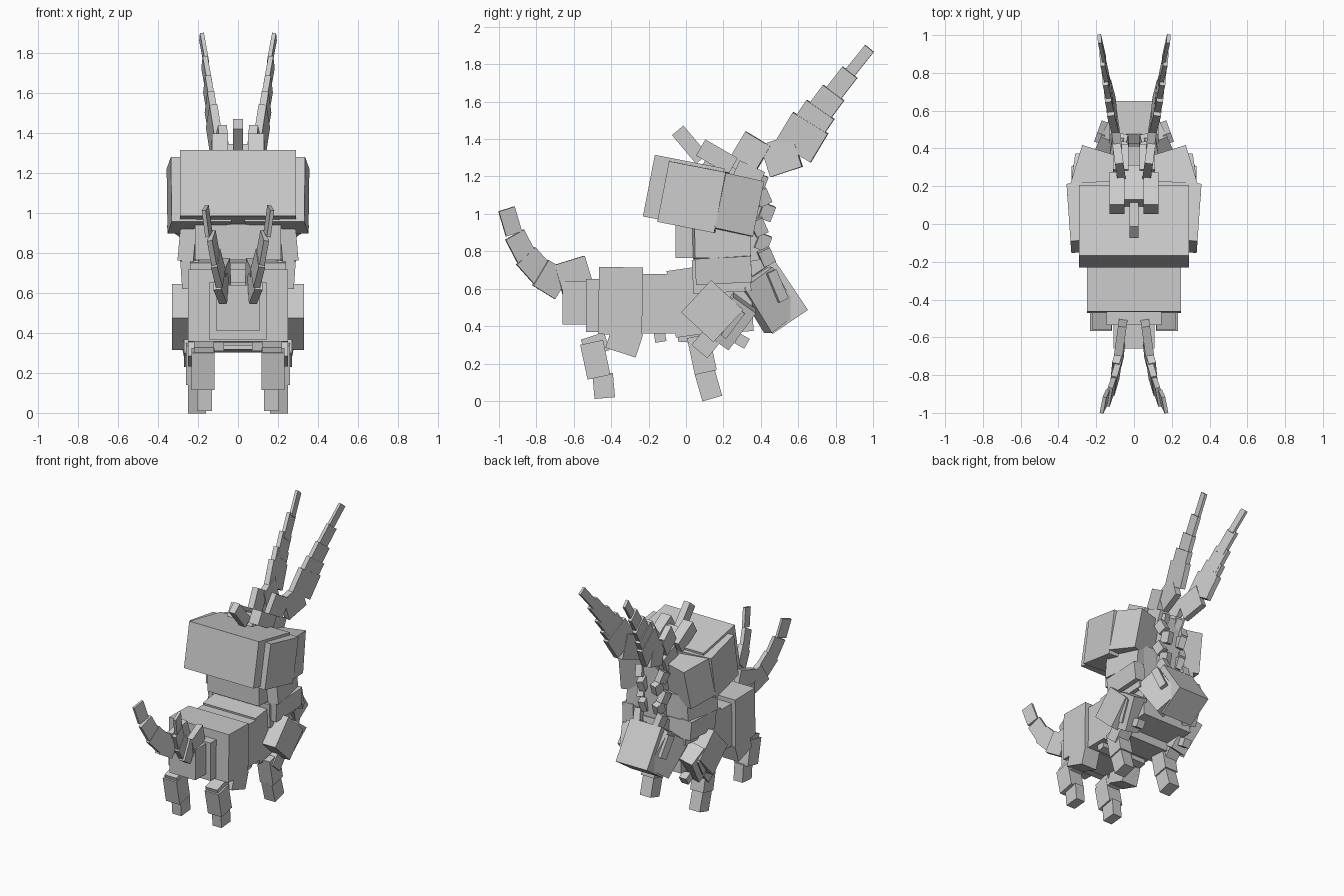
import bpy
import bmesh
from math import radians, degrees, atan2
from mathutils import Matrix, Euler, Vector

default_cube = bpy.data.objects.get("Cube")
if default_cube:
    bpy.data.objects.remove(default_cube)

# One plain colour for the whole model
shade = (.6, .6, .6, 1)
grey = bpy.data.materials.new("plain_grey")
grey.use_nodes = True
grey.diffuse_color = shade
grey.node_tree.nodes["Principled BSDF"].inputs["Base Color"].default_value = shade


def box(name, at, size, pitch=0, roll=0, yaw=0):
    """One flat-sided block, turned by degrees about x, y and z."""
    mesh = bpy.data.meshes.new(name)
    bm = bmesh.new()
    turn = Euler((radians(pitch), radians(roll), radians(yaw)))
    bmesh.ops.create_cube(bm, size=1, matrix=Matrix.Diagonal((*size, 1)))
    bm.transform(turn.to_matrix().to_4x4())
    bm.to_mesh(mesh)
    bm.free()
    mesh.materials.append(grey)
    block = bpy.data.objects.new(name, mesh)
    block.location = at
    bpy.context.collection.objects.link(block)


def pair(name, at, size, pitch=0, roll=0, yaw=0):
    """A left block and its mirrored right block."""
    x, y, z = at
    box(name + "_left", (x, y, z), size, pitch, roll, yaw)
    box(name + "_right", (-x, y, z), size, pitch, -roll, -yaw)


def blade_chain(name, start, control, end, count, length, wide, narrow, yaw):
    """Tapering pairs of thin blades that follow a bent path."""
    start, control, end = Vector(start), Vector(control), Vector(end)
    for i in range(count):
        t = i / (count - 1)
        first, second = start.lerp(control, t), control.lerp(end, t)
        heading = second - first
        pitch = degrees(atan2(heading.z, abs(heading.y)))
        if heading.y < 0:
            pitch = -pitch
        width = wide + (narrow - wide) * t
        pair(f"{name}_{i + 1}", at=first.lerp(second, t),
             size=(.04 - .02 * t, length, width), pitch=pitch, roll=4, yaw=yaw)


# Head
box("head", at=(0, -.012, 1.115), size=(.58, .38, .335), pitch=-11)
pair("cheek", at=(.195, .04, 1.09), size=(.3, .31, .33), pitch=-11, yaw=-4)
pair("head_back", at=(.2, .25, 1.05), size=(.24, .22, .3), pitch=-12, yaw=17)

# Crest on the head
box("brow_horn", at=(0, .02, 1.37), size=(.05, .08, .2), pitch=40)
pair("crest_side", at=(.09, .165, 1.305), size=(.08, .2, .1), pitch=-30)
box("crest_middle", at=(0, .2, 1.26), size=(.1, .2, .1), pitch=-25)
pair("crest_root", at=(.07, .33, 1.2), size=(.08, .15, .12), pitch=-25)

# Tall ears
pair("ear_root", at=(.08, .335, 1.315), size=(.045, .155, .2), pitch=-31, yaw=-8)
pair("ear_bend", at=(.1, .51, 1.31), size=(.045, .18, .18), pitch=18, yaw=-8)
blade_chain("ear", start=(.12, .62, 1.41), control=(.14, .7, 1.54),
            end=(.17, .925, 1.815), count=5, length=.18,
            wide=.22, narrow=.06, yaw=-8)

# Forked tail
pair("tail_root", at=(.07, -.6, .67), size=(.045, .17, .17), pitch=17, yaw=8)
blade_chain("tail", start=(.085, -.72, .65), control=(.1, -.87, .74),
            end=(.155, -.94, .96), count=4, length=.14,
            wide=.16, narrow=.09, yaw=12)

# Neck and chest
box("neck", at=(0, .14, .855), size=(.43, .39, .18))
pair("neck_side", at=(.235, .19, .85), size=(.08, .3, .18), roll=-5, yaw=8)
box("chest", at=(0, .19, .67), size=(.48, .31, .18), pitch=3)
pair("chest_side", at=(.24, .2, .7), size=(.09, .3, .14), pitch=3, roll=4)
box("chest_base", at=(0, .19, .49), size=(.42, .33, .25), pitch=3)

# Body, from shoulders to rump
box("shoulder", at=(0, .02, .53), size=(.44, .2, .36), pitch=8)
box("waist", at=(0, -.14, .52), size=(.44, .19, .32))
box("hips", at=(0, -.35, .535), size=(.5, .235, .36), pitch=-1)
box("rump", at=(0, -.48, .51), size=(.29, .11, .285))
box("rump_end", at=(0, -.58, .525), size=(.215, .16, .23))
box("belly", at=(0, .06, .36), size=(.4, .2, .1), pitch=-4)
pair("belly_flap", at=(.13, -.14, .35), size=(.12, .06, .07), pitch=10)

# Flared block at the back of the chest
box("skirt", at=(0, .469, .553), size=(.26, .23, .315), pitch=34)
pair("skirt_side", at=(.13, .44, .54), size=(.1, .2, .29), pitch=34, yaw=25)
pair("skirt_strap", at=(.17, .485, .615), size=(.045, .055, .17), pitch=24, yaw=20)
box("skirt_top", at=(0, .36, .69), size=(.2, .14, .12), pitch=10)

# Loose tufts down the back of the neck
box("mane_core", at=(0, .36, .95), size=(.14, .1, .5))
for i in range(7):
    pair(f"mane_tuft_{i + 1}",
         at=(.06 + .03 * (i % 2), .39 + .02 * (i % 3), 1.17 - .08 * i),
         size=(.05, .07, .085), pitch=25 if i % 2 else -20, roll=8, yaw=10)

# Legs at the tail end
pair("hind_thigh", at=(.185, -.33, .32), size=(.13, .17, .13), pitch=-18)
pair("hind_knee", at=(.17, -.485, .3), size=(.1, .13, .1), pitch=18)
pair("hind_shin", at=(.175, -.485, .22), size=(.115, .125, .19), pitch=12)
pair("hind_foot", at=(.168, -.44, .08), size=(.075, .11, .13), pitch=5)

# Legs at the chest end
pair("front_shin", at=(.205, .085, .25), size=(.11, .12, .2), pitch=12)
pair("front_foot", at=(.205, .12, .085), size=(.09, .11, .15), pitch=16)

# Arms with their sleeves
pair("upper_arm", at=(.265, .14, .48), size=(.13, .235, .235), pitch=-43)
pair("sleeve", at=(.24, .24, .425), size=(.12, .15, .25), pitch=-36, roll=12)
pair("sleeve_slat", at=(.28, .25, .415), size=(.06, .035, .17), pitch=-36, roll=12)
pair("forearm", at=(.22, .11, .31), size=(.1, .11, .12), pitch=-40)
pair("hand", at=(.21, .3, .32), size=(.06, .06, .06), pitch=-30)
